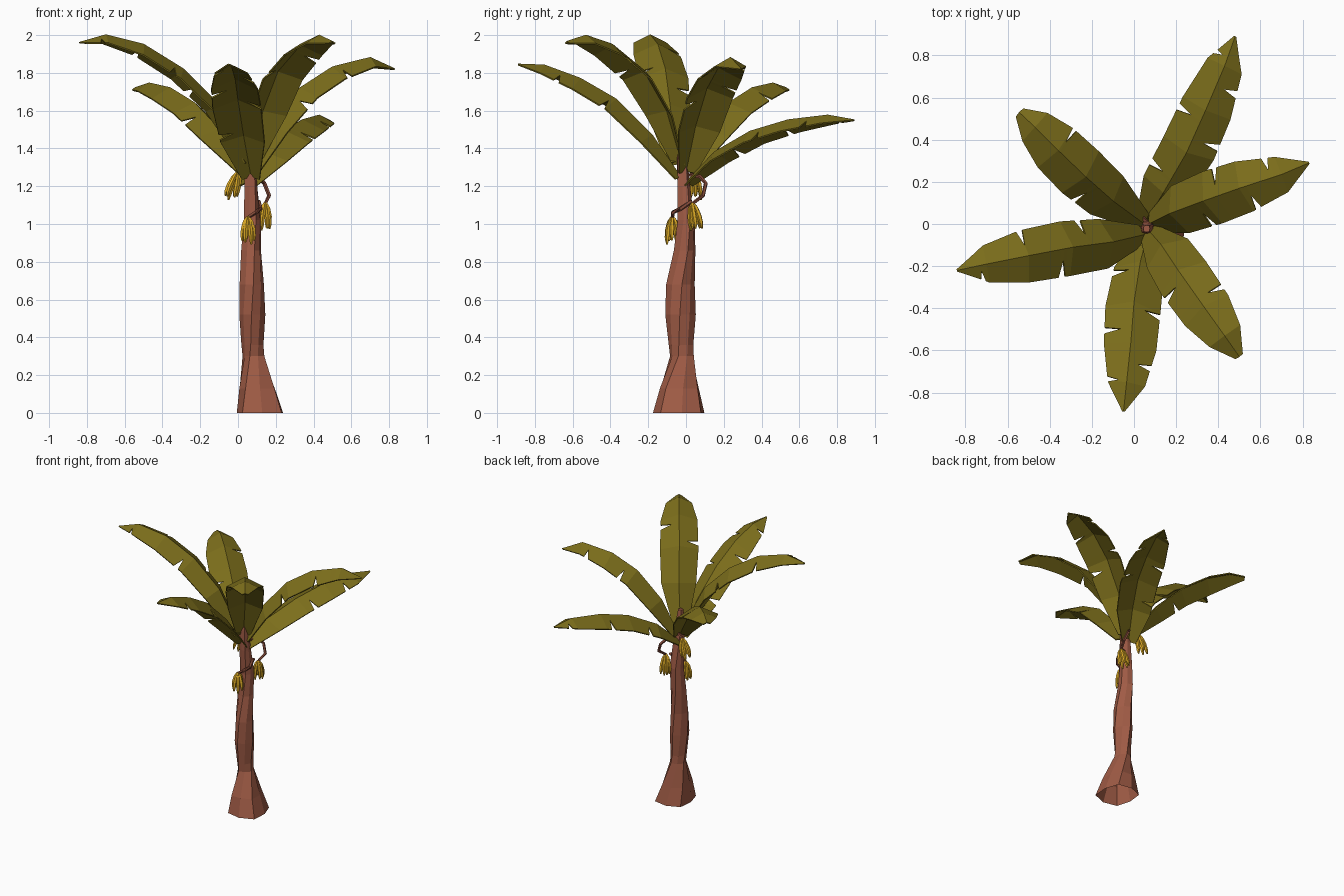
import bpy, bmesh, math, random
from mathutils import Vector

if "Cube" in bpy.data.objects:
    bpy.data.objects.remove(bpy.data.objects["Cube"])

random.seed(4)


def material(name, rgb):
    m = bpy.data.materials.new(name)
    m.diffuse_color = (*rgb, 1)
    m.use_nodes = True
    m.node_tree.nodes["Principled BSDF"].inputs["Base Color"].default_value = m.diffuse_color
    return m


BARK = material("bark", (0.35, 0.105, 0.06))
LEAF = material("leaf_green", (0.20, 0.155, 0.011))
FRUIT = material("fruit_yellow", (0.75, 0.42, 0.02))
STALK = material("stalk_brown", (0.22, 0.065, 0.038))


def finish(name, bm, mat):
    bmesh.ops.remove_doubles(bm, verts=bm.verts, dist=0.0005)
    bmesh.ops.recalc_face_normals(bm, faces=bm.faces)
    mesh = bpy.data.meshes.new(name)
    bm.to_mesh(mesh)
    bm.free()
    mesh.materials.append(mat)
    ob = bpy.data.objects.new(name, mesh)
    bpy.context.collection.objects.link(ob)
    return ob


def bridge(bm, rings):
    for a, b in zip(rings, rings[1:]):
        n = len(a)
        for i in range(n):
            bm.faces.new((a[i], a[(i + 1) % n], b[(i + 1) % n], b[i]))


def tube(bm, pts, radii, sides):
    """Closed tapered tube along a path."""
    pts = [Vector(p) for p in pts]
    rings = []
    for i, p in enumerate(pts):
        t = (pts[min(i + 1, len(pts) - 1)] - pts[max(i - 1, 0)]).normalized()
        x = t.cross(Vector((0.31, 0.83, 0.2))).normalized()
        y = t.cross(x)
        rings.append([bm.verts.new(p + radii[i] * (x * math.cos(a) + y * math.sin(a)))
                      for a in (k * math.tau / sides for k in range(sides))])
    bridge(bm, rings)
    bm.faces.new(rings[0][::-1])
    bm.faces.new(rings[-1])


# Trunk: eight-sided twisting rings (z, centre x, centre y, radius x, radius y, twist)
TRUNK = [(0, .115, -.035, .136, .143, .1), (.13, .098, -.037, .102, .113, .2),
         (.30, .08, -.022, .056, .060, .5), (.36, .078, -.026, .056, .064, .6),
         (.52, .074, -.03, .064, .074, .75), (.68, .074, -.03, .062, .072, .9),
         (.86, .07, -.008, .052, .056, 1.1), (1.02, .075, .002, .046, .046, 1.2),
         (1.2, .068, -.012, .038, .036, 1.35), (1.35, .062, -.02, .03, .028, 1.5),
         (1.45, .06, -.022, .016, .018, 1.6)]
bm = bmesh.new()
rings = []
for z, cx, cy, rx, ry, tw in TRUNK:
    ring = []
    for k in range(8):
        a = tw + k * math.tau / 8
        j = 1 + (0.07 if k % 2 else -0.06) + random.uniform(-.05, .05)
        ring.append(bm.verts.new((cx + rx * j * math.cos(a), cy + ry * j * math.sin(a), z)))
    rings.append(ring)
bridge(bm, rings)
bm.faces.new(rings[-1])
finish("trunk", bm, BARK)


# Leaves: folded blades along a midrib, with wedge tears in both edges
WIDTH = [.048, .118, .130, .124, .088, .004]


def lerp(seq, u):
    i = min(int(u), len(seq) - 2)
    return seq[i] * (1 - (u - i)) + seq[i + 1] * (u - i)


def make_leaf(name, path, tears_left, tears_right, tip=0.004, fold=0.5):
    pts = [Vector(p) for p in path]
    last = len(pts) - 1
    out = pts[-1] - pts[0]
    side = Vector((out.y, -out.x, 0)).normalized()
    normals = []
    for i in range(len(pts)):
        t = pts[min(i + 1, last)] - pts[max(i - 1, 0)]
        normals.append(side.cross(t).normalized())
    widths = WIDTH[:-1] + [tip]
    bm = bmesh.new()
    stations = {float(i) for i in range(last + 1)}
    for u in tears_left + tears_right:
        stations |= {u - .08, u, u + .08}
    stations = sorted(stations)
    mids = [bm.verts.new(lerp(pts, u)) for u in stations]
    for sgn, tears in ((-1, tears_left), (1, tears_right)):
        edge = []
        for u in stations:
            w = lerp(widths, u) * (0.4 if u in tears else 1)
            n = lerp(normals, u)
            edge.append(bm.verts.new(lerp(pts, u) + side * sgn * w - n * fold * w))
        for i in range(len(stations) - 1):
            bm.faces.new((mids[i], mids[i + 1], edge[i + 1], edge[i]))
    ob = finish(name, bm, LEAF)
    mod = ob.modifiers.new("thickness", "SOLIDIFY")
    mod.thickness = 0.008
    mod.offset = 0


make_leaf("leaf_back", [(.05, 0, 1.22), (.14, .15, 1.38), (.25, .34, 1.49), (.34, .54, 1.55),
                        (.43, .75, 1.575), (.48, .89, 1.55)], [1.35, 2.75, 4.3], [2.3, 3.55])
make_leaf("leaf_right", [(.07, 0, 1.28), (.17, .05, 1.52), (.33, .11, 1.72), (.5, .17, 1.83),
                         (.7, .235, 1.88), (.83, .29, 1.82)], [2.35, 3.75], [1.75, 3.15], fold=.55)
make_leaf("leaf_front_right", [(.06, -.02, 1.32), (.13, -.10, 1.6), (.21, -.22, 1.81),
                               (.33, -.39, 1.95), (.43, -.53, 1.998), (.5, -.63, 1.965)],
          [2.75], [2.2], .02)
make_leaf("leaf_front", [(.07, -.03, 1.25), (.03, -.18, 1.47), (0, -.37, 1.66), (-.015, -.56, 1.77),
                         (-.035, -.75, 1.84), (-.05, -.89, 1.845)], [2.1, 3.5], [1.15, 2.65, 3.95])
make_leaf("leaf_left", [(.05, -.05, 1.33), (-.1, -.085, 1.63), (-.29, -.11, 1.82),
                        (-.5, -.15, 1.95), (-.7, -.19, 2.0), (-.84, -.22, 1.96)],
          [2.2, 4.2], [1.55, 3.0])
make_leaf("leaf_back_left", [(.05, 0, 1.28), (-.1, .11, 1.5), (-.23, .225, 1.64),
                             (-.36, .35, 1.72), (-.47, .46, 1.745), (-.545, .53, 1.72)],
          [1.6], [2.95], .025)


# Fruit bunches: curved stalk and a cluster of hanging curved fruits
def make_bunch(name, stalk, count, spread, lean):
    bm = bmesh.new()
    tube(bm, stalk, [.011] * (len(stalk) - 1) + [.009], 5)
    finish(name + "_stalk", bm, STALK)
    bm = bmesh.new()
    top = Vector(stalk[-1])
    lean = Vector(lean)
    for k in range(count):
        a = k * math.tau / count + random.uniform(-.2, .2)
        d = Vector((math.cos(a), math.sin(a), 0)) * spread
        drop = random.uniform(.88, 1.05)
        path = [top + d * f + lean * g + Vector((0, 0, -h * drop))
                for f, g, h in ((.2, 0, -.005), (.7, .2, .025), (1.1, .55, .07),
                                (1.25, .85, .11), (1.3, 1, .137))]
        tube(bm, path, [.004, .011, .013, .011, .005], 5)
    finish(name + "_fruits", bm, FRUIT)


make_bunch("left_bunch", [(.06, .01, 1.29), (.03, .04, 1.295), (-.002, .047, 1.27)],
           6, .024, (-.035, .005, 0))
make_bunch("front_bunch", [(.11, .03, 1.12), (.12, -.03, 1.08), (.09, -.07, 1.06), (.052, -.072, 1.035)],
           7, .026, (0, 0, 0))
make_bunch("right_bunch", [(.08, .02, 1.26), (.11, .075, 1.25), (.14, .105, 1.215),
                           (.165, .09, 1.15), (.145, .035, 1.108)], 7, .025, (-.01, .022, 0))
